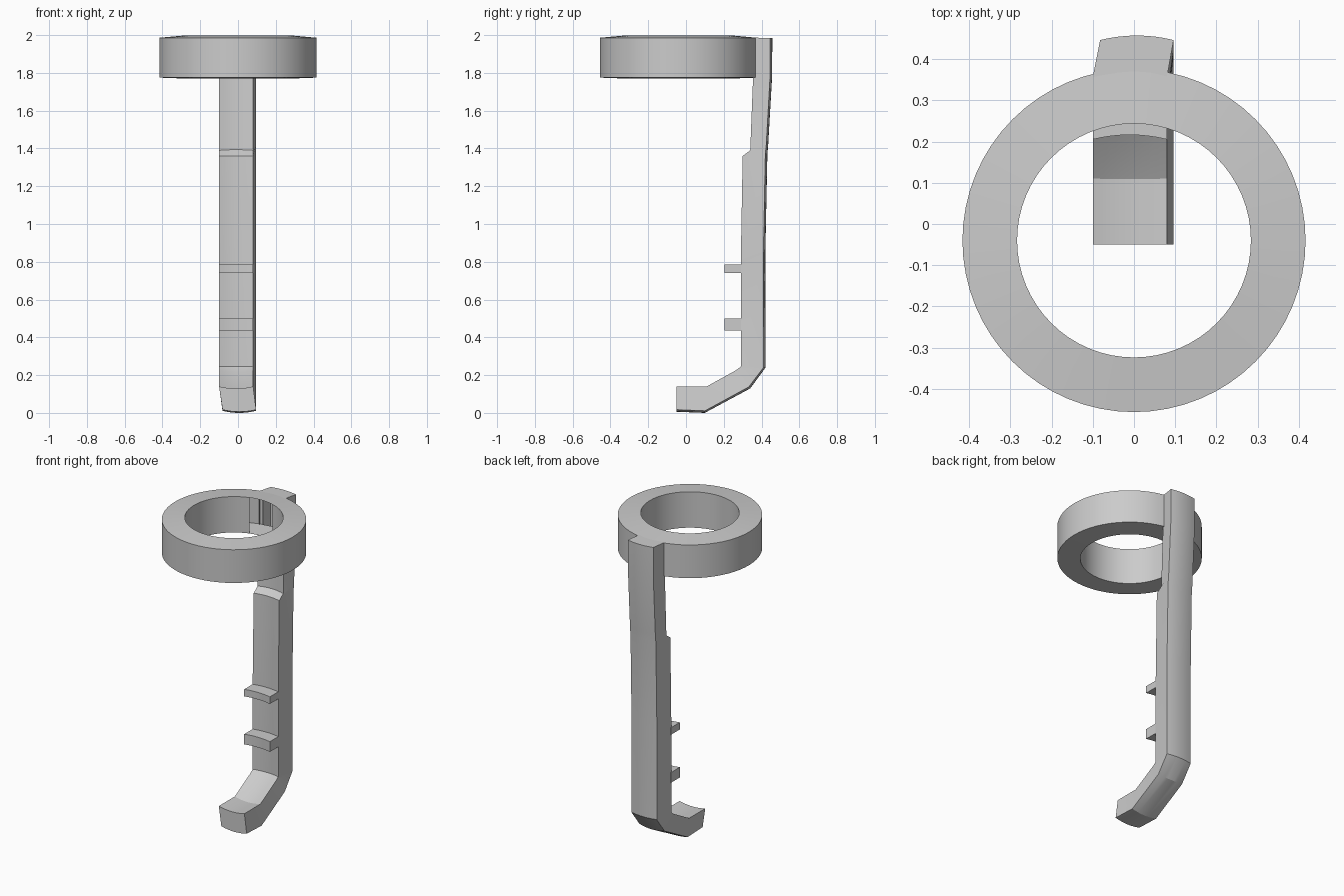
import bpy, bmesh, math
from mathutils import Vector

if "Cube" in bpy.data.objects:
    bpy.data.objects.remove(bpy.data.objects["Cube"])

COLS = 8


def finish(bm, name):
    bmesh.ops.recalc_face_normals(bm, faces=bm.faces)
    mesh = bpy.data.meshes.new(name)
    bm.to_mesh(mesh)
    bm.free()
    ob = bpy.data.objects.new(name, mesh)
    bpy.context.collection.objects.link(ob)
    bpy.ops.object.select_all(action='DESELECT')
    bpy.context.view_layer.objects.active = ob
    ob.select_set(True)
    bpy.ops.object.shade_smooth_by_angle(angle=math.radians(25))
    return ob


def loft(name, stations, inner_x, outer_x, open_above=9.0):
    """Sweep a bowed band through (inner y, z, outer y, z) stations."""
    bm = bmesh.new()
    rings = []
    for iy, iz, oy, oz in stations:
        a, b = Vector((0, iy, iz)), Vector((0, oy, oz))
        n = (b - a).normalized()
        ring = []
        for p, xs, order in ((a, inner_x, range(COLS + 1)),
                             (b, outer_x, range(COLS, -1, -1))):
            for i in order:
                t = i / COLS
                q = p + n * 0.011 * (1 - (2 * t - 1) ** 2)
                q.x = xs[0] + (xs[1] - xs[0]) * t
                ring.append(bm.verts.new(q))
        rings.append(ring)
    count = len(rings[0])
    for low, high in zip(rings, rings[1:]):
        for i in range(count):
            j = (i + 1) % count
            # the inner side stays open where it meets the ring's recess
            if i < COLS and min(low[i].co.z, high[i].co.z) > open_above:
                continue
            bm.faces.new((low[i], low[j], high[j], high[i]))
    bm.faces.new(rings[0])
    bm.faces.new(rings[-1])
    return finish(bm, name)


# Ring with a recess in its wall behind the stem
bm = bmesh.new()
SEG = 64
profile = [(0.2835, 1.77), (0.416, 1.775), (0.416, 1.986), (0.2835, 1.998)]
loops = []
for k in range(SEG):
    ang = math.pi / 2 + 2 * math.pi * k / SEG
    loops.append([bm.verts.new((r * math.cos(ang), -0.04 + r * math.sin(ang), z))
                  for r, z in profile])
for k in range(SEG):
    u, v = loops[k], loops[(k + 1) % SEG]
    from_back = min(k, SEG - 1 - k)
    for i in range(4):
        if (i == 3 and from_back < 3) or (i == 1 and from_back < 2):
            continue
        j = (i + 1) % 4
        bm.faces.new((u[i], u[j], v[j], v[i]))
finish(bm, "ring")

# Stem and hooked foot, from the foot tip upwards
loft("stem", [
    (-0.05, 0.14, -0.05, 0.017),
    (0.11, 0.14, 0.10, 0.011),
    (0.265, 0.226, 0.333, 0.138),
    (0.29, 0.245, 0.41, 0.24),
    (0.29, 0.80, 0.41, 0.85),
    (0.30, 1.36, 0.42, 1.37),
    (0.34, 1.39, 0.425, 1.42),
    (0.355, 1.772, 0.445, 1.78),
    (0.356, 1.987, 0.446, 1.984),
], (-0.10, 0.08), (-0.082, 0.096), open_above=1.771)

# Two pegs on the front of the stem
for i, (z0, z1) in enumerate(((0.435, 0.50), (0.74, 0.785))):
    loft(f"peg_{i + 1}", [(0.205, z0, 0.295, z0), (0.205, z1, 0.295, z1)],
         (-0.10, 0.08), (-0.10, 0.08))
